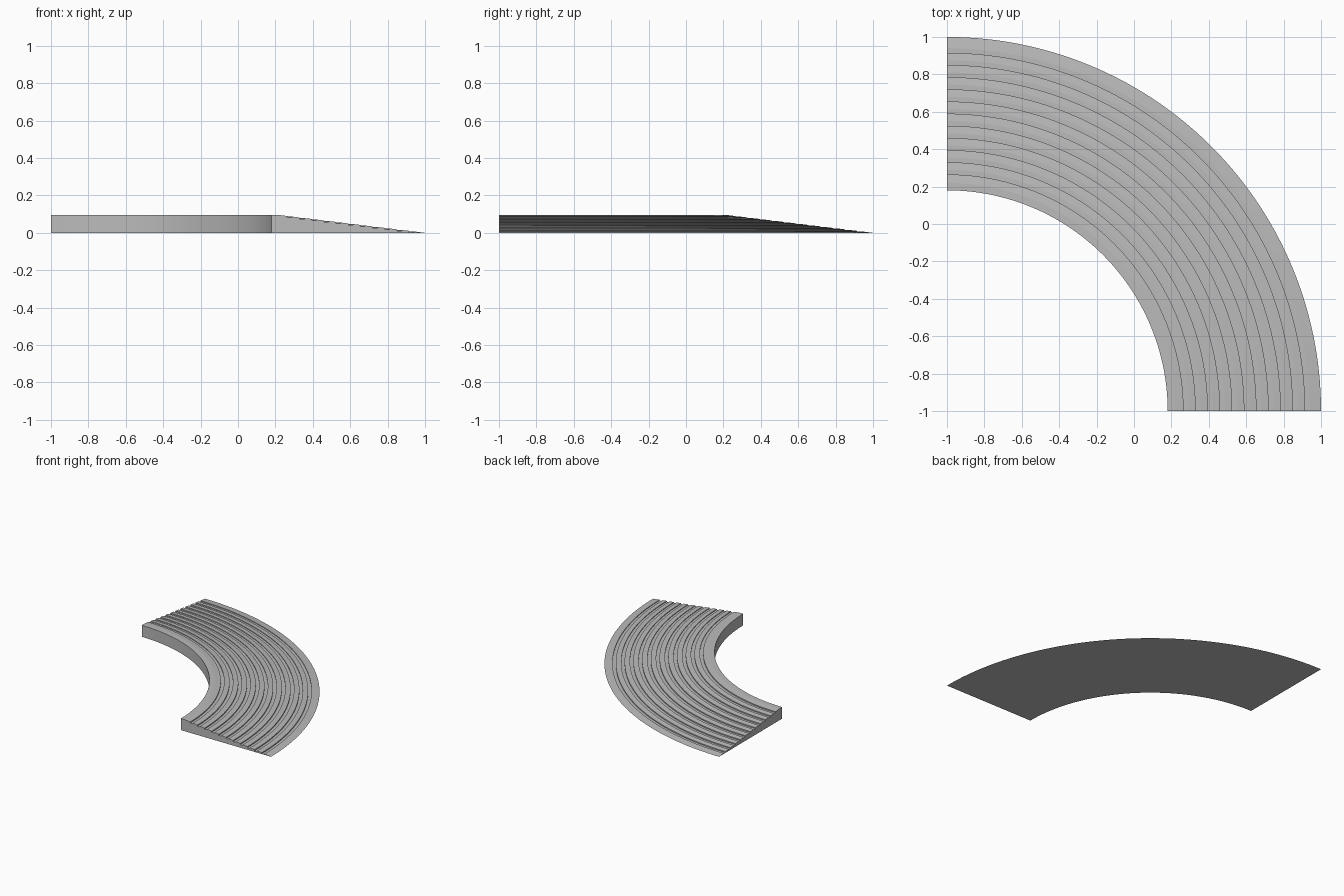
import bpy
import bmesh
from math import radians, pi
from mathutils import Vector

cube = bpy.data.objects.get("Cube")
if cube:
    bpy.data.objects.remove(cube, do_unlink=True)

# Main dimensions, radii measured from the bend centre
CENTRE = Vector((-1, -1, 0))
INNER, CREST, OUTER = 1.18, 1.22, 2.0
HEIGHT = 0.095
GROOVES, FIRST, PITCH = 11, 1.265, 0.065
WIDTH, DEPTH = 0.025, 0.006
SEGMENTS = 60


def slope(r):
    """Height of the ramp surface at a radius."""
    return HEIGHT * (OUTER - r) / (OUTER - CREST)


# Plain grey material
grey = bpy.data.materials.new("plain grey")
grey.use_nodes = True
colour = (0.5, 0.5, 0.5, 1)
grey.diffuse_color = colour
shader = next(n for n in grey.node_tree.nodes if n.type == 'BSDF_PRINCIPLED')
shader.inputs["Base Color"].default_value = colour
shader.inputs["Roughness"].default_value = 0.7

# Cross-section: flat crest, then a slope cut by level-floored grooves
profile = [(INNER, 0), (INNER, HEIGHT), (CREST, HEIGHT)]
for i in range(GROOVES):
    start = FIRST + i * PITCH
    end = start + WIDTH
    floor = max(slope(end) - DEPTH, 0.001)
    profile += [(start, slope(start)), (start, floor),
                (end, floor), (end, slope(end))]
profile.append((OUTER, 0))

# Sweep the section through a quarter turn and close both ends
bm = bmesh.new()
verts = [bm.verts.new(CENTRE + Vector((r, 0, z))) for r, z in profile]
section = bm.faces.new(verts)
edges = list(section.edges)
swept = bmesh.ops.spin(bm, geom=edges, cent=CENTRE, axis=(0, 0, 1),
                       angle=pi / 2, steps=SEGMENTS, use_duplicate=False)
last_edges = [e for e in swept["geom_last"] if isinstance(e, bmesh.types.BMEdge)]
bmesh.ops.contextual_create(bm, geom=last_edges)
bmesh.ops.recalc_face_normals(bm, faces=bm.faces)

mesh = bpy.data.meshes.new("curved_ramp")
bm.to_mesh(mesh)
bm.free()
mesh.materials.append(grey)
ramp = bpy.data.objects.new("curved_ramp", mesh)
bpy.context.collection.objects.link(ramp)

# Smooth along the bend, crisp at the crest and grooves
bpy.ops.object.select_all(action='DESELECT')
ramp.select_set(True)
bpy.context.view_layer.objects.active = ramp
bpy.ops.object.shade_smooth_by_angle(angle=radians(3))
